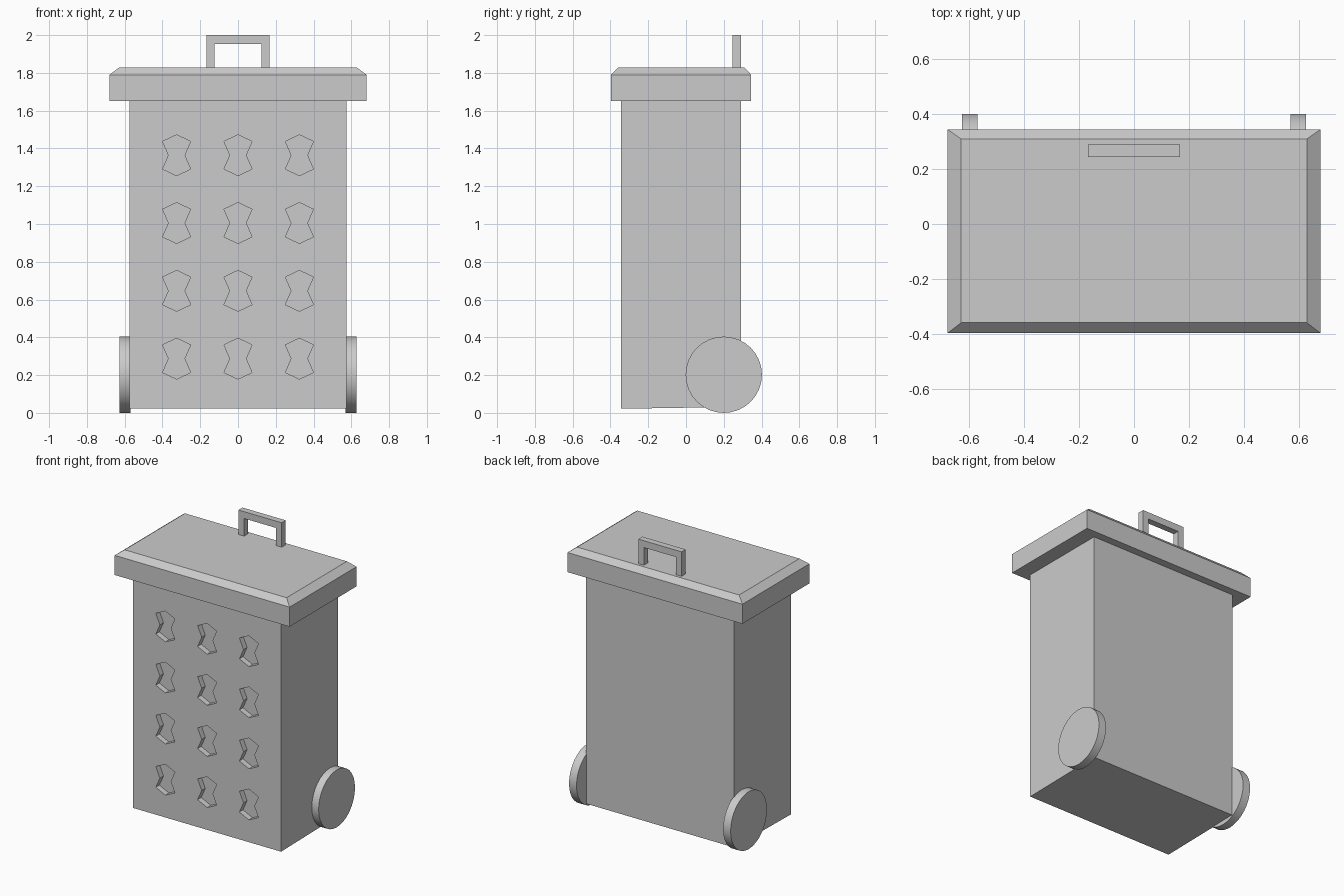
import bpy, bmesh, math

if "Cube" in bpy.data.objects:
    bpy.data.objects.remove(bpy.data.objects["Cube"])


def add_object(name, bm):
    bmesh.ops.recalc_face_normals(bm, faces=bm.faces)
    mesh = bpy.data.meshes.new(name)
    bm.to_mesh(mesh)
    bm.free()
    obj = bpy.data.objects.new(name, mesh)
    bpy.context.collection.objects.link(obj)
    return obj


def extrude_outline(bm, points, y0, y1):
    """Closed prism from an (x, z) outline, running from y0 to y1."""
    face = bm.faces.new([bm.verts.new((x, y0, z)) for x, z in points])
    ext = bmesh.ops.extrude_face_region(bm, geom=[face])
    verts = [g for g in ext["geom"] if isinstance(g, bmesh.types.BMVert)]
    bmesh.ops.translate(bm, verts=verts, vec=(0, y1 - y0, 0))


def stacked_rects(name, levels):
    """Closed solid through rectangles (half_x, y_front, y_back, z)."""
    bm = bmesh.new()
    rings = [[bm.verts.new(p) for p in ((-hx, y0, z), (hx, y0, z), (hx, y1, z), (-hx, y1, z))]
             for hx, y0, y1, z in levels]
    for a, b in zip(rings, rings[1:]):
        for i in range(4):
            j = (i + 1) % 4
            bm.faces.new((a[i], a[j], b[j], b[i]))
    bm.faces.new(rings[0])
    bm.faces.new(rings[-1])
    return add_object(name, bm)


# Bin body, its underside rising slightly to the back
body = stacked_rects("bin_body", [(0.575, -0.343, 0.29, 0.022), (0.575, -0.343, 0.29, 1.66)])
for v in body.data.vertices:
    if v.co.z < 0.1 and v.co.y > 0:
        v.co.z = 0.032

# Grid of waisted recesses pressed into the front
half = [(0, 0.108), (0.074, 0.073), (0.042, 0), (0.074, -0.073), (0, -0.108)]
outline = half + [(-x, z) for x, z in reversed(half[1:-1])]
bm = bmesh.new()
for cx in (-0.325, 0, 0.325):
    for row in range(4):
        cz = 0.287 + 0.359 * row
        extrude_outline(bm, [(cx + x, cz + z) for x, z in outline], -0.45, -0.303)
cutter = add_object("recess_cutter", bm)
cutter.hide_render = True
cutter.hide_set(True)
cut = body.modifiers.new("recesses", "BOOLEAN")
cut.operation = "DIFFERENCE"
cut.solver = "EXACT"
cut.object = cutter

# Overhanging lid with chamfered top edge
stacked_rects("lid", [(0.68, -0.398, 0.345, 1.652),
                      (0.68, -0.398, 0.345, 1.79),
                      (0.63, -0.36, 0.31, 1.828)])

# Square hoop handle at the back of the lid
bm = bmesh.new()
extrude_outline(bm, [(-0.168, 1.82), (-0.168, 2.0), (0.168, 2.0), (0.168, 1.82),
                     (0.124, 1.82), (0.124, 1.952), (-0.124, 1.952), (-0.124, 1.82)],
                0.245, 0.29)
add_object("lid_handle", bm)

# Wheels on both sides
for side, label in ((-1, "left"), (1, "right")):
    bpy.ops.mesh.primitive_cylinder_add(vertices=32, radius=0.202, depth=0.058,
                                        location=(side * 0.599, 0.2, 0.202),
                                        rotation=(0, math.pi / 2, 0))
    bpy.context.object.name = label + "_wheel"
    bpy.ops.object.shade_smooth_by_angle(angle=math.radians(30))
